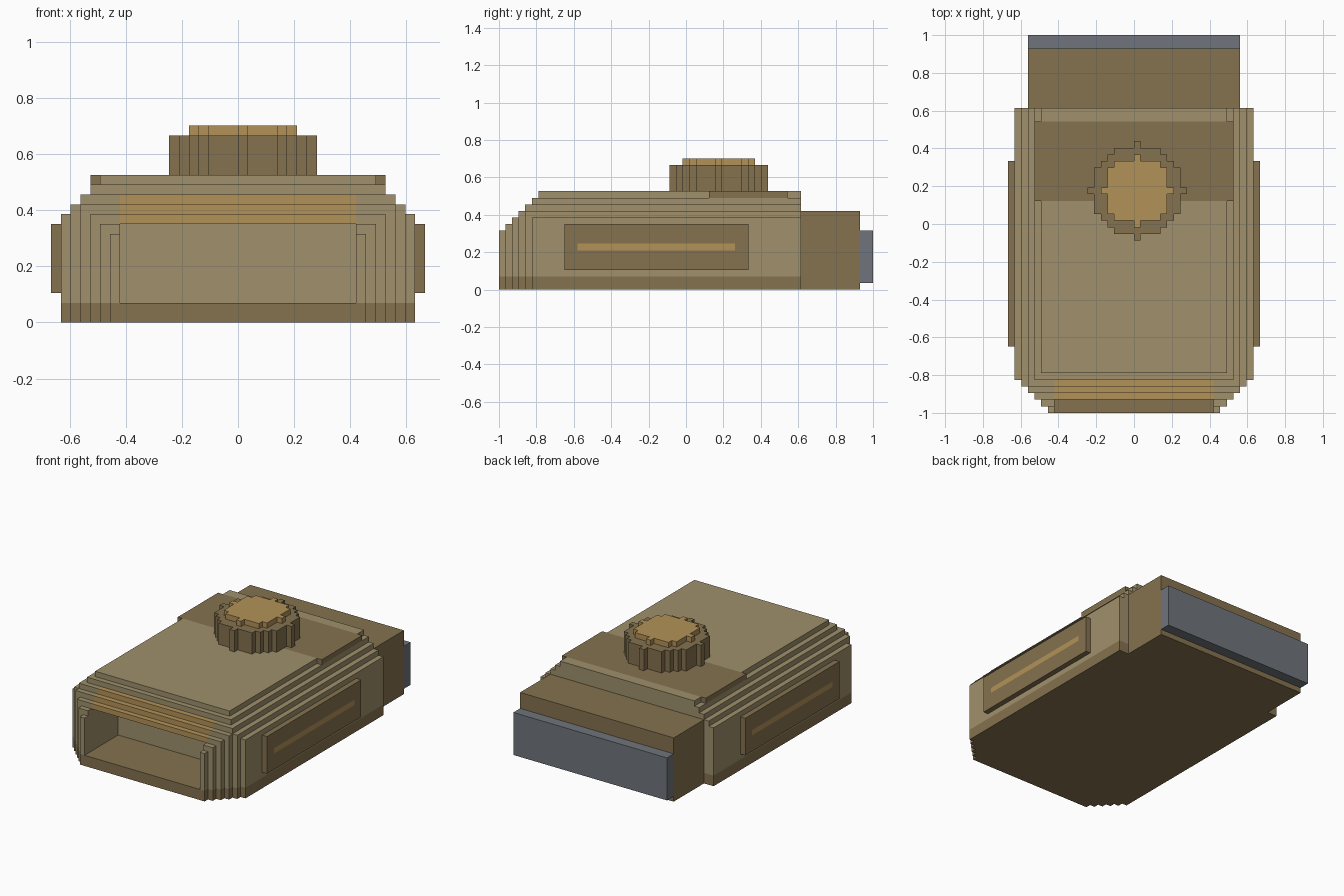
import bpy, bmesh, math

if "Cube" in bpy.data.objects:
    bpy.data.objects.remove(bpy.data.objects["Cube"])

U = 2 / 57                      # size of one block; y runs 0..57, x is centred
COLORS = {
    "khaki": (0.35, 0.28, 0.15, 1),
    "brown": (0.235, 0.168, 0.08, 1),
    "gold": (0.45, 0.29, 0.098, 1),
    "grey": (0.16, 0.178, 0.20, 1),
}
grid = {}                       # block position -> part name
parts = {}                      # part name -> colour name


def box(part, color, x, y, z):
    """Fill a box of blocks; a part of None carves it away."""
    if part:
        parts[part] = color
    for i in range(*x):
        for j in range(*y):
            for k in range(*z):
                if part:
                    grid[i, j, k] = part
                else:
                    grid.pop((i, j, k), None)


def disc(part, color, radius, cy, z):
    """Fill a round blocky disc."""
    for dy in range(-radius, radius + 1):
        w = math.isqrt(radius * radius - dy * dy)
        box(part, color, (-w, w + 1), (cy + dy, cy + dy + 1), z)


def skin(part):
    """Turn the exposed sides of a part's blocks into a clean mesh object."""
    bm = bmesh.new()
    verts = {}
    for cell in [c for c, p in grid.items() if p == part]:
        for a in range(3):
            for s in (0, 1):
                n = list(cell)
                n[a] += 2 * s - 1
                if tuple(n) in grid:
                    continue
                quad = []
                for du, dv in ((0, 0), (1, 0), (1, 1), (0, 1)):
                    p = list(cell)
                    p[a] += s
                    p[(a + 1) % 3] += du
                    p[(a + 2) % 3] += dv
                    p = tuple(p)
                    if p not in verts:
                        verts[p] = bm.verts.new((p[0] * U, p[1] * U - 1, p[2] * U))
                    quad.append(verts[p])
                bm.faces.new(quad if s else quad[::-1])
    bmesh.ops.dissolve_limit(bm, angle_limit=0.01, verts=bm.verts[:], edges=bm.edges[:])
    mesh = bpy.data.meshes.new(part)
    bm.to_mesh(mesh)
    bm.free()
    color = parts[part]
    mat = bpy.data.materials.get(color) or bpy.data.materials.new(color)
    mat.diffuse_color = COLORS[color]
    mat.use_nodes = True
    mat.node_tree.nodes["Principled BSDF"].inputs["Base Color"].default_value = mat.diffuse_color
    mesh.materials.append(mat)
    bpy.context.collection.objects.link(bpy.data.objects.new(part, mesh))


# Main shell: stepped at the front corners, front top and upper sides
for z in range(15):
    side = min(18, 28 - z)
    for y in range(max(0, z - 8), 46):
        w = min(13 + y, side)
        box("shell", "khaki", (-w, w), (y, y + 1), (z, z + 1))

# Dark base following the shell's footprint
for y in range(46):
    w = min(13 + y, 18)
    box("base", "brown", (-w, w), (y, y + 1), (0, 2))

# Front opening with the gold brow above it
box(None, None, (-12, 12), (0, 10), (2, 10))
for y in range(2, 5):
    box("front_brow", "gold", (-12, 12), (y, y + 1), (10, 9 + y))

# Strap across the top
box("top_strap", "brown", (-15, 15), (32, 44), (14, 15))

# Side panels with gold inlays
for name, x in (("left", -19), ("right", 18)):
    box(name + "_panel", "brown", (x, x + 1), (10, 38), (3, 10))
    box(name + "_inlay", "gold", (x, x + 1), (12, 36), (6, 7))

# Rear block and grey end plate
box("rear_block", "brown", (-16, 16), (46, 55), (0, 12))
box("end_plate", "grey", (-16, 16), (55, 57), (1, 9))

# Round knob with gold cap
disc("knob", "brown", 7, 33, (15, 19))
disc("knob_cap", "gold", 5, 33, (19, 20))

for part in parts:
    skin(part)
